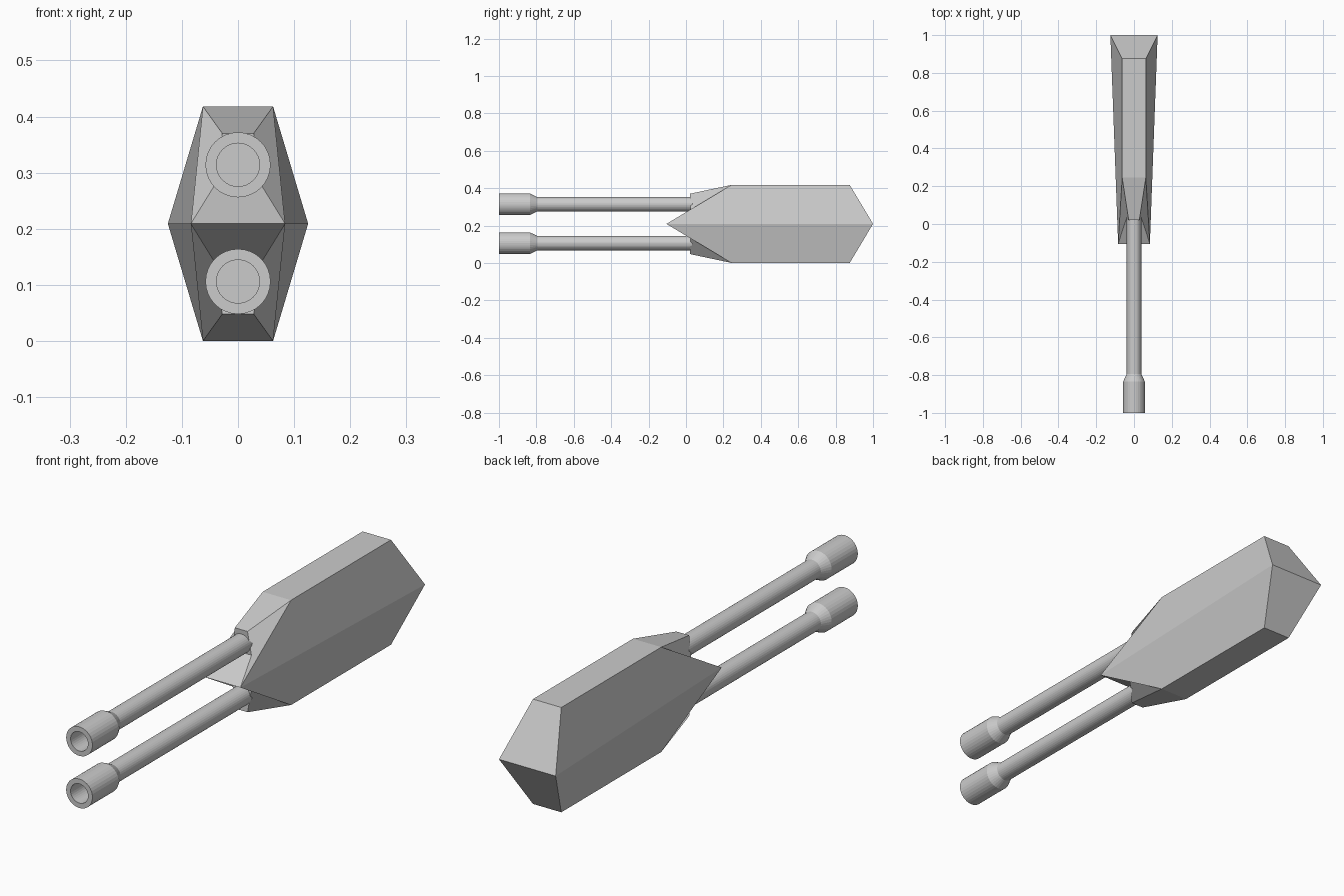
import bpy, bmesh, math

if "Cube" in bpy.data.objects:
    bpy.data.objects.remove(bpy.data.objects["Cube"])

MID = 0.209      # height of the horizontal symmetry plane
SIDES = 32


def make_object(name, bm):
    bmesh.ops.remove_doubles(bm, verts=bm.verts, dist=0.0002)
    bmesh.ops.recalc_face_normals(bm, faces=bm.faces)
    mesh = bpy.data.meshes.new(name)
    bm.to_mesh(mesh)
    bm.free()
    obj = bpy.data.objects.new(name, mesh)
    bpy.context.collection.objects.link(obj)
    return obj


# Faceted housing: upper and lower halves mirrored about the middle plane
bm = bmesh.new()
for s in (1, -1):
    def pair(x, y, h):
        return [bm.verts.new((sx * x, y, MID + s * h)) for sx in (-1, 1)]

    nose = pair(0.084, -0.105, 0)
    tail = pair(0.125, 1.0, 0)
    top_front = pair(0.0625, 0.245, MID)
    top_back = pair(0.0625, 0.875, MID)
    cap_top = pair(0.028, 0.02, 0.161)
    cap_low = pair(0.042, 0.025, 0.068)

    # roof, back slope, barrel collar roof, collar underside, collar cap
    for a, b in ((top_front, top_back), (top_back, tail),
                 (top_front, cap_top), (cap_low, nose), (cap_top, cap_low)):
        bm.faces.new((a[0], a[1], b[1], b[0]))
    # hull sides and collar cheeks
    for i in (0, 1):
        bm.faces.new((nose[i], tail[i], top_back[i], top_front[i]))
        bm.faces.new((nose[i], top_front[i], cap_top[i], cap_low[i]))
make_object("housing", bm)

# Barrels: lathed profile (radius, y) from bore floor to the end in the housing
profile = [(0, -0.9), (0.0385, -0.9), (0.0385, -1.0), (0.058, -1.0),
           (0.058, -0.835), (0.0385, -0.795), (0.0385, 0.2), (0, 0.2)]
for name, z in (("lower_barrel", 0.106), ("upper_barrel", 0.314)):
    bm = bmesh.new()
    verts = [bm.verts.new((r, y, z)) for r, y in profile]
    edges = [bm.edges.new(p) for p in zip(verts, verts[1:])]
    bmesh.ops.spin(bm, geom=verts + edges, cent=(0, 0, z), axis=(0, 1, 0),
                   angle=2 * math.pi, steps=SIDES)
    make_object(name, bm)
